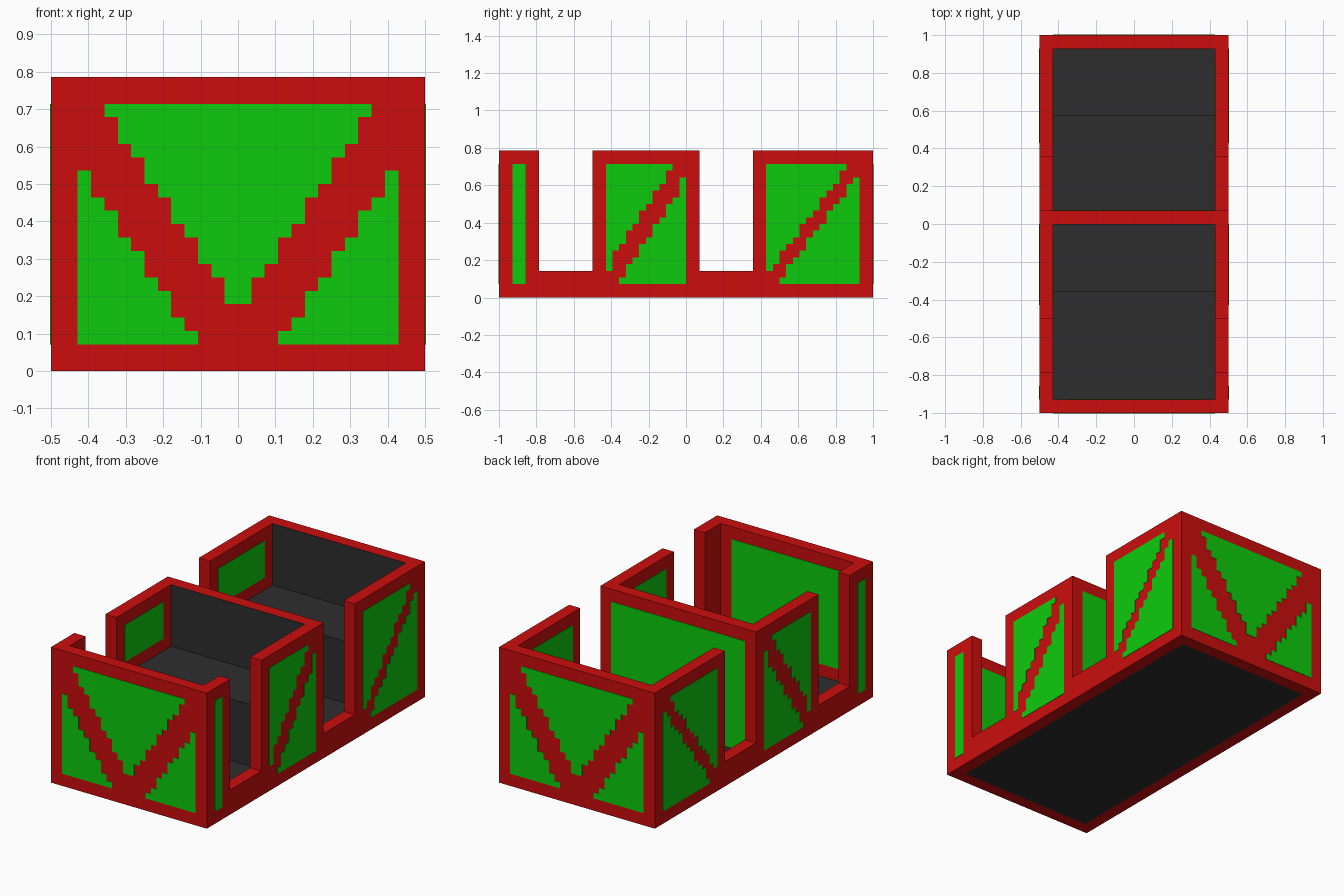
import bpy
import bmesh
from mathutils import Vector

if "Cube" in bpy.data.objects:
    bpy.data.objects.remove(bpy.data.objects["Cube"], do_unlink=True)

U = 1 / 14      # one block
H = U / 2       # half a block, the step of the painted braces
SKIN = 0.002    # thickness of the painted plates


def make_material(name, color):
    mat = bpy.data.materials.new(name)
    mat.use_nodes = True
    mat.diffuse_color = color
    mat.node_tree.nodes["Principled BSDF"].inputs["Base Color"].default_value = color
    return mat


RED = make_material("red", (0.60, 0.004, 0.004, 1))
GREEN = make_material("green", (0.004, 0.60, 0.004, 1))
DARK = make_material("dark_grey", (0.027, 0.027, 0.027, 1))


def prism(name, mat, outline, place, depth):
    """Extrude a flat outline, placed in space by a function, along depth."""
    bm = bmesh.new()
    face = bm.faces.new([bm.verts.new(place(a, b)) for a, b in outline])
    new = bmesh.ops.extrude_face_region(bm, geom=[face])["geom"]
    verts = [v for v in new if isinstance(v, bmesh.types.BMVert)]
    bmesh.ops.translate(bm, verts=verts, vec=Vector(depth))
    bmesh.ops.recalc_face_normals(bm, faces=bm.faces)
    mesh = bpy.data.meshes.new(name)
    bm.to_mesh(mesh)
    bm.free()
    mesh.materials.append(mat)
    obj = bpy.data.objects.new(name, mesh)
    bpy.context.collection.objects.link(obj)
    return obj


def rect(a0, a1, b0, b1):
    return [(a0, b0), (a1, b0), (a1, b1), (a0, b1)]


def box(name, mat, x0, x1, y0, y1, z0, z1):
    """Box in block units."""
    return prism(name, mat, rect(x0, x1, y0, y1),
                 lambda a, b: (a * U, b * U, z0 * U), (0, 0, (z1 - z0) * U))


def panel_y(name, mat, outline, y, side):
    """Plate on a wall facing along y, outline in half blocks."""
    prism(name, mat, outline, lambda a, b: (a * H, y * U, b * H), (0, side * SKIN, 0))


def panel_x(name, mat, outline, x, side):
    """Plate on a wall facing along x, outline in half blocks."""
    prism(name, mat, outline, lambda a, b: (x * U, a * H, b * H), (side * SKIN, 0, 0))


def stairs(start, levels):
    """Stepped line: one column further out at each level."""
    pts = []
    for i in range(len(levels) - 1):
        pts += [(start + i, levels[i]), (start + i, levels[i + 1])]
    return pts


# Floor, benches and walls
box("floor", DARK, -6, 6, -13, 13, 0, 1)
box("front_bench", DARK, -6, 6, -5, 0, 1, 6)
box("rear_bench", DARK, -6, 6, 8, 13, 1, 6)
box("front_wall", RED, -6, 6, -14, -13, 0, 11)
box("partition", RED, -6, 6, 0, 1, 1, 11)
box("rear_wall", RED, -6, 6, 13, 14, 0, 11)
for y, name in ((0, "front_backrest"), (13, "rear_backrest")):
    panel_y(name, DARK, rect(-12, 12, 12, 22), y, -1)

# Side walls with two doorways
wall = [(-14, 0), (14, 0), (14, 11), (5, 11), (5, 2), (1, 2),
        (1, 11), (-7, 11), (-7, 2), (-11, 2), (-11, 11), (-14, 11)]
for s, side in ((1, "left"), (-1, "right")):
    prism(side + "_wall", RED, wall,
          lambda a, b: (s * 6 * U, a * U, b * U), (s * U, 0, 0))

# Stepped V pattern on both ends
v_levels = [5, 7, 8, 10, 11, 13, 14, 16, 17, 19, 20]
v_half = stairs(1, v_levels)
v_outline = v_half + [(-a, b) for a, b in reversed(v_half)]
corner = stairs(3, [2, 3, 4, 6, 7, 9, 10, 12, 13, 15]) + [(12, 15), (12, 2)]
for s, end in ((-1, "front"), (1, "rear")):
    panel_y(end + "_upper_panel", GREEN, v_outline, s * 14, s)
    for m, side in ((1, "left"), (-1, "right")):
        panel_y(end + "_corner_panel_" + side, GREEN,
                [(m * a, b) for a, b in corner], s * 14, s)


# Side panels split by a stepped diagonal brace
def brace_pair(y0, y1, levels):
    upper = stairs(y0 + 1, levels) + [(y0, 20), (y0, levels[0])]
    lower = [(y0 + y1 - a, 22 - b) for a, b in upper]
    return upper, lower


middle = brace_pair(-12, 0, [4, 7, 8, 10, 11, 13, 14, 16, 17, 19, 20])
rear = brace_pair(12, 26, [round(4 + i * 4 / 3) for i in range(13)])
for s, side in ((1, "left"), (-1, "right")):
    panel_x(side + "_front_strip", GREEN, rect(-26, -24, 2, 20), s * 7, s)
    for name, pair in (("middle", middle), ("rear", rear)):
        for part, outline in zip(("upper", "lower"), pair):
            panel_x(f"{side}_{name}_{part}_panel", GREEN, outline, s * 7, s)
    # Inner panels above the benches
    panel_x(side + "_inner_middle_panel", GREEN, rect(-12, -2, 14, 20), s * 6, -s)
    panel_x(side + "_inner_rear_panel", GREEN, rect(12, 24, 14, 20), s * 6, -s)

# Inner panels facing the rear
panel_y("front_wall_inner_panel", GREEN, rect(-10, 10, 4, 20), -13, 1)
panel_y("partition_panel", GREEN, rect(-12, 12, 2, 20), 1, 1)
